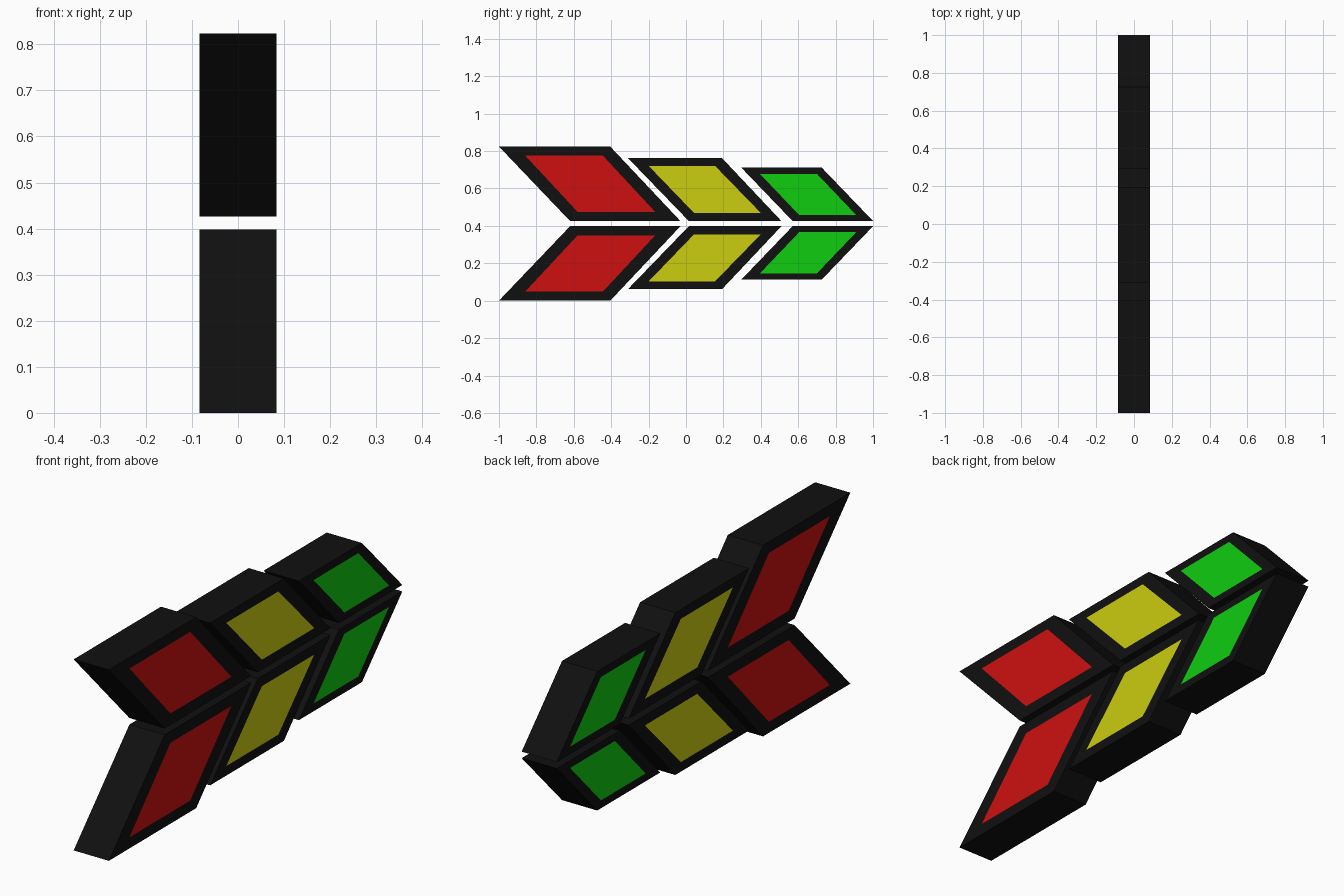
import bpy
import bmesh

cube = bpy.data.objects.get("Cube")
if cube:
    bpy.data.objects.remove(cube)

HALF = 0.084          # half thickness along x
MIRROR_SUM = 0.824    # lower z + upper z


def make_material(name, color):
    mat = bpy.data.materials.new(name)
    mat.use_nodes = True
    mat.diffuse_color = (*color, 1)
    mat.node_tree.nodes["Principled BSDF"].inputs["Base Color"].default_value = (*color, 1)
    return mat


black = make_material("black_frame", (0.005, 0.005, 0.005))
red = make_material("red_panel", (0.62, 0.005, 0.005))
yellow = make_material("yellow_panel", (0.6, 0.61, 0.005))
green = make_material("green_panel", (0.005, 0.61, 0.005))


def slanted(bottom, top, z0, z1):
    """Parallelogram outline as (y, z) corners."""
    return [(bottom[0], z0), (bottom[1], z0), (top[1], z1), (top[0], z1)]


def build_block(name, outer, inner, panel, upper):
    bm = bmesh.new()

    def ring(outline, x):
        return [bm.verts.new((x, y, MIRROR_SUM - z if upper else z)) for y, z in outline]

    rims = []
    # Framed coloured panel on both broad sides
    for x in (-HALF, HALF):
        rim, core = ring(outer, x), ring(inner, x)
        bm.faces.new(core).material_index = 1
        for i in range(4):
            j = (i + 1) % 4
            bm.faces.new((rim[i], rim[j], core[j], core[i]))
        rims.append(rim)
    # Edge walls
    a, b = rims
    for i in range(4):
        j = (i + 1) % 4
        bm.faces.new((a[i], a[j], b[j], b[i]))
    bmesh.ops.recalc_face_normals(bm, faces=bm.faces)

    mesh = bpy.data.meshes.new(name)
    bm.to_mesh(mesh)
    bm.free()
    mesh.materials.append(black)
    mesh.materials.append(panel)
    bpy.context.collection.objects.link(bpy.data.objects.new(name, mesh))


# Outer outline, then panel outline, of each lower block
blocks = {
    "red_block": (red,
                  slanted((-1.0, -0.405), (-0.62, -0.03), 0.0, 0.398),
                  slanted((-0.86, -0.445), (-0.58, -0.165), 0.048, 0.349)),
    "yellow_block": (yellow,
                     slanted((-0.31, 0.193), (0.015, 0.51), 0.062, 0.398),
                     slanted((-0.2, 0.155), (0.043, 0.4), 0.103, 0.355)),
    "green_block": (green,
                    slanted((0.295, 0.725), (0.57, 1.0), 0.112, 0.398),
                    slanted((0.395, 0.7), (0.605, 0.91), 0.146, 0.366)),
}

for name, (panel, outer, inner) in blocks.items():
    build_block("lower_" + name, outer, inner, panel, False)
    build_block("upper_" + name, outer, inner, panel, True)
